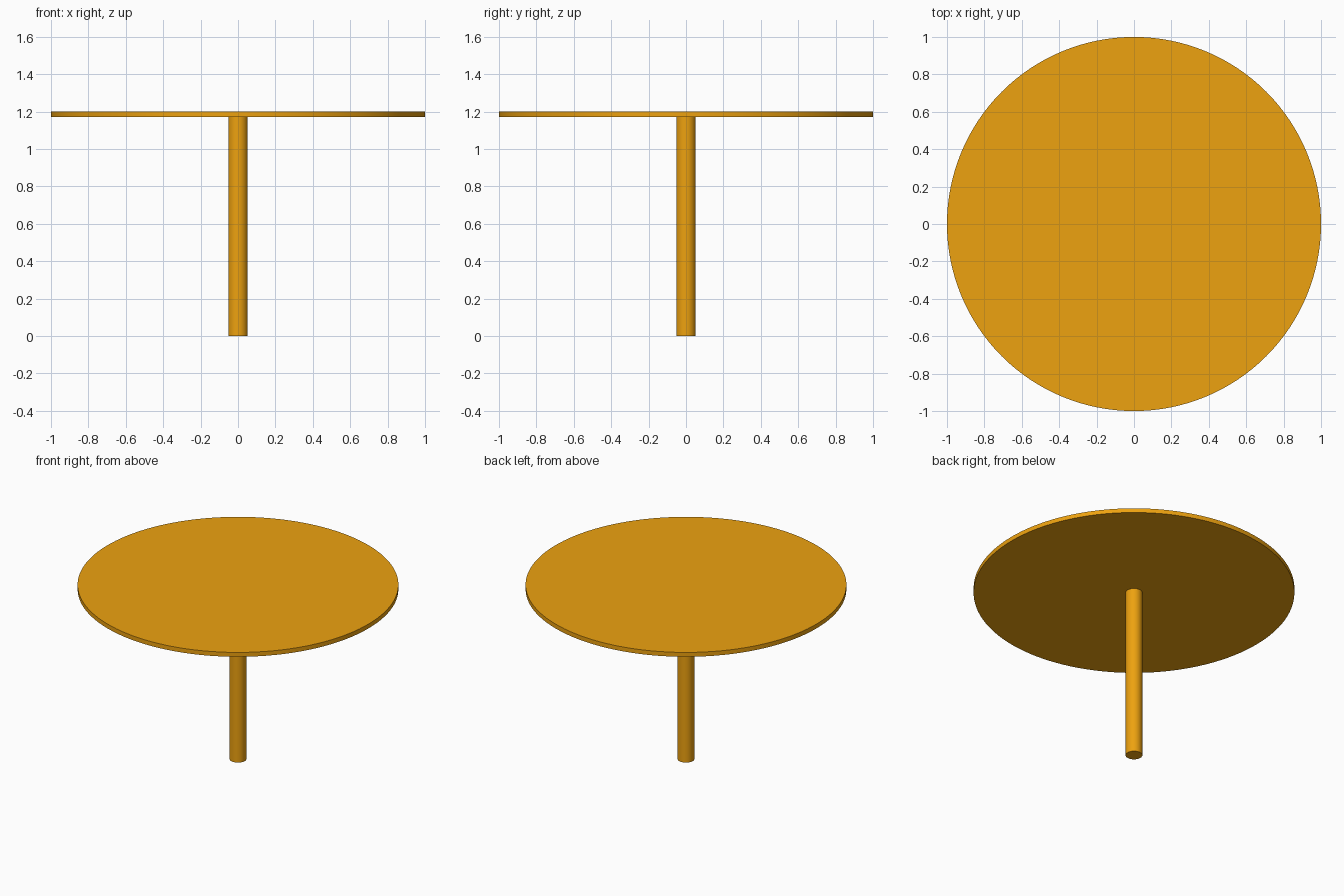
import bpy
import math

if "Cube" in bpy.data.objects:
    bpy.data.objects.remove(bpy.data.objects["Cube"])

# Warm orange finish shared by both parts
finish = bpy.data.materials.new("orange_finish")
finish.diffuse_color = (0.85, 0.36, 0.005, 1.0)
finish.use_nodes = True
finish.node_tree.nodes["Principled BSDF"].inputs["Base Color"].default_value = finish.diffuse_color


def cylinder(name, radius, z_bottom, z_top, sides):
    """Upright capped cylinder between two heights, smooth round the side."""
    bpy.ops.mesh.primitive_cylinder_add(
        vertices=sides, radius=radius, depth=z_top - z_bottom,
        location=(0, 0, (z_bottom + z_top) / 2))
    part = bpy.context.object
    part.name = name
    part.data.materials.append(finish)
    bpy.ops.object.shade_smooth_by_angle(angle=math.radians(30))
    return part


# Thin round top on a single central post
cylinder("table_top", 1.0, 1.17, 1.20, 128)
cylinder("pedestal_leg", 0.052, 0.0, 1.17, 64)
